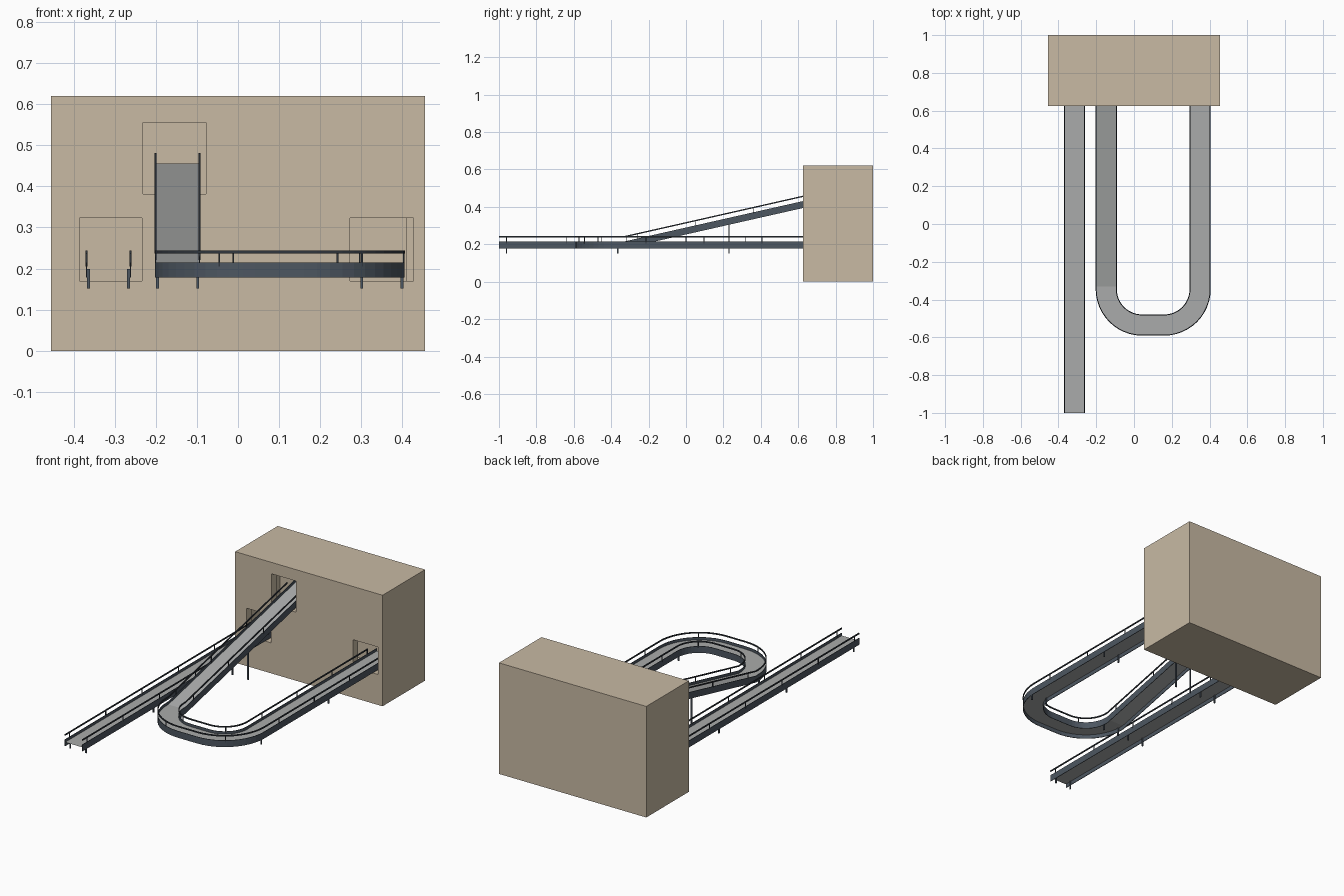
import bpy, bmesh, math
from mathutils import Vector

if "Cube" in bpy.data.objects:
    bpy.data.objects.remove(bpy.data.objects["Cube"])


def material(name, rgb):
    m = bpy.data.materials.new(name)
    m.diffuse_color = (*rgb, 1)
    m.use_nodes = True
    m.node_tree.nodes["Principled BSDF"].inputs["Base Color"].default_value = m.diffuse_color
    return m


TAN = material("tan_housing", (0.58, 0.49, 0.37))
BELT = material("grey_belt", (0.40, 0.41, 0.405))
SLATE = material("slate_frame", (0.075, 0.095, 0.12))
DARK = material("dark_rail", (0.03, 0.037, 0.047))


def finish(bm, name, mat):
    me = bpy.data.meshes.new(name)
    bm.to_mesh(me)
    bm.free()
    me.materials.append(mat)
    ob = bpy.data.objects.new(name, me)
    bpy.context.collection.objects.link(ob)
    return ob


def add_box(bm, x0, x1, y0, y1, z0, z1):
    vs = bmesh.ops.create_cube(bm, size=1)["verts"]
    for v in vs:
        v.co = Vector(((x0 + x1) / 2 + v.co.x * (x1 - x0),
                       (y0 + y1) / 2 + v.co.y * (y1 - y0),
                       (z0 + z1) / 2 + v.co.z * (z1 - z0)))


def side_normals(path):
    out = []
    for i in range(len(path)):
        t = path[min(i + 1, len(path) - 1)] - path[max(i - 1, 0)]
        out.append(Vector((-t.y, t.x, 0)).normalized())
    return out


def sweep(bm, path, profile, closed=True):
    """Sweep an (offset, height) profile along a path, keeping it upright."""
    rings = [[bm.verts.new(p + n * o + Vector((0, 0, h))) for o, h in profile]
             for p, n in zip(path, side_normals(path))]
    k = len(profile)
    for a, b in zip(rings, rings[1:]):
        for j in range(k if closed else k - 1):
            bm.faces.new((a[j], a[(j + 1) % k], b[(j + 1) % k], b[j]))
    if closed:
        bm.faces.new(rings[0])
        bm.faces.new(rings[-1])
        bmesh.ops.recalc_face_normals(bm, faces=bm.faces[:])


def rect(o0, o1, z0, z1):
    return [(o0, z0), (o1, z0), (o1, z1), (o0, z1)]


HALF, T = 0.055, 0.003
SLOPE, FOOT = 0.226, -0.33


def ramp(y):
    return SLOPE * max(0, y - FOOT)


def loop_path(end):
    pts = [Vector((-0.147, end, ramp(end))), Vector((-0.147, FOOT, 0))]
    for cx, a0 in ((0.043, 180), (0.16, 270)):
        for i in range(13):
            a = math.radians(a0 + 90 * i / 12)
            pts.append(Vector((cx + 0.19 * math.cos(a), -0.345 + 0.19 * math.sin(a), 0)))
    pts.append(Vector((0.35, end, 0)))
    return pts


def straight_path(end):
    return [Vector((-0.315, -1, 0)), Vector((-0.315, end, 0))]


def conveyor(name, path_fn, first_post, step, leg_spots):
    path, rail_path = path_fn(0.80), path_fn(0.72)
    # belt surface
    bm = bmesh.new()
    sweep(bm, path, [(HALF - T, 0.2), (-HALF + T, 0.2)], closed=False)
    bmesh.ops.recalc_face_normals(bm, faces=bm.faces[:])
    if sum(f.normal.z for f in bm.faces) < 0:
        bmesh.ops.reverse_faces(bm, faces=bm.faces[:])
    finish(bm, name + "_belt", BELT)
    # side panels
    bm = bmesh.new()
    for s in (-1, 1):
        sweep(bm, path, rect(s * HALF, s * (HALF - T), 0.178, 0.215))
    finish(bm, name + "_side_panels", SLATE)
    # guard rails with thin posts at regular spacing
    bm = bmesh.new()
    for s in (-1, 1):
        edge = s * (HALF - 0.0015)
        sweep(bm, rail_path, rect(edge - 0.0025, edge + 0.0025, 0.237, 0.244))
        dist, want = 0, first_post
        for a, b in zip(rail_path, rail_path[1:]):
            seg = (b - a).xy.length
            while seg > 0 and want <= dist + seg:
                p = a.lerp(b, (want - dist) / seg)
                t = (b - a).normalized()
                p = p + Vector((-t.y, t.x, 0)).normalized() * edge
                add_box(bm, p.x - .002, p.x + .002, p.y - .002, p.y + .002,
                        p.z + 0.205, p.z + 0.24)
                want += step
            dist += seg
    finish(bm, name + "_guard_rails", DARK)
    # support legs
    bm = bmesh.new()
    for cx, y, lift in leg_spots:
        for s in (-1, 1):
            x = cx + s * 0.049
            add_box(bm, x - .0035, x + .0035, y - .0035, y + .0035, 0.152, 0.199 + lift)
    finish(bm, name + "_legs", SLATE)


conveyor("straight_conveyor", straight_path, 0.04, 0.32,
         [(-0.315, y, 0) for y in (-0.96, -0.365, 0.23)])
conveyor("loop_conveyor", loop_path, 0.36, 0.31,
         [(-0.147, -0.365, 0), (-0.147, 0.23, ramp(0.23)),
          (0.35, -0.365, 0), (0.35, 0.23, 0)])

# hollow housing with three openings in the front wall
bm = bmesh.new()
add_box(bm, -0.455, 0.455, 0.625, 1, 0, 0.62)
housing = finish(bm, "housing", TAN)
W = 0.045
cuts = [("cavity", (-0.455 + W, 0.455 - W, 0.625 + W, 1 - W, W, 0.62 - W)),
        ("left_opening", (-0.385, -0.2335, 0.55, 0.75, 0.17, 0.323)),
        ("ramp_opening", (-0.2315, -0.078, 0.55, 0.75, 0.382, 0.556)),
        ("right_opening", (0.273, 0.427, 0.55, 0.75, 0.17, 0.323))]
for name, dims in cuts:
    bm = bmesh.new()
    add_box(bm, *dims)
    cutter = finish(bm, name + "_cutter", TAN)
    cutter.hide_render = True
    cutter.hide_viewport = False
    cutter.display_type = 'WIRE'
    mod = housing.modifiers.new(name, 'BOOLEAN')
    mod.operation = 'DIFFERENCE'
    mod.solver = 'EXACT'
    mod.object = cutter

# bake the cuts and drop the cutters
deps = bpy.context.evaluated_depsgraph_get()
baked = bpy.data.meshes.new_from_object(housing.evaluated_get(deps))
housing.modifiers.clear()
housing.data = baked
for name, _ in cuts:
    bpy.data.objects.remove(bpy.data.objects[name + "_cutter"])
